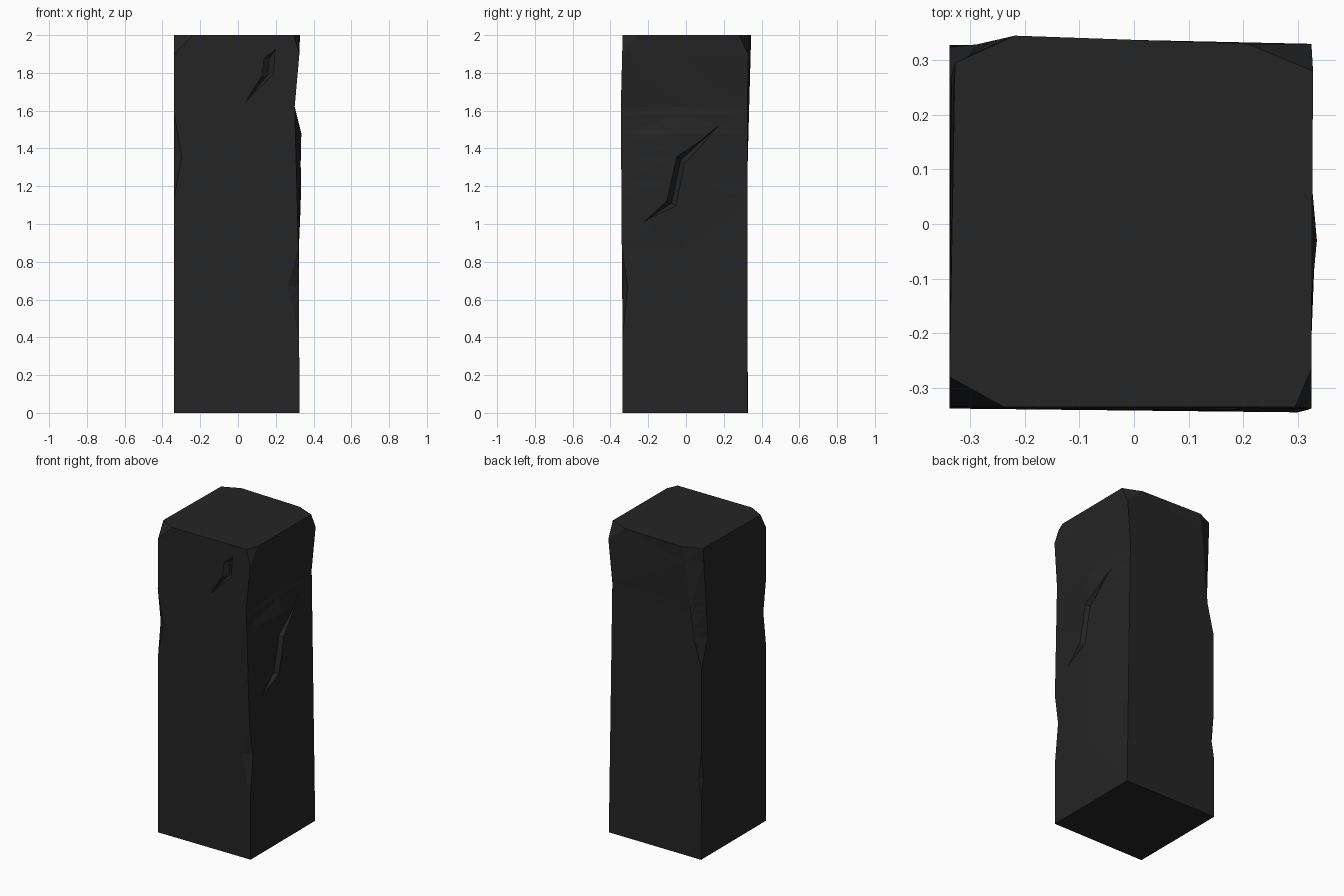
import bpy, bmesh
from mathutils import Vector

if "Cube" in bpy.data.objects:
    bpy.data.objects.remove(bpy.data.objects["Cube"])

stone = bpy.data.materials.new("charcoal stone")
stone.diffuse_color = (0.018, 0.018, 0.018, 1)
stone.use_nodes = True
stone.node_tree.nodes["Principled BSDF"].inputs["Base Color"].default_value = stone.diffuse_color

# Each corner edge: (z, corner x, corner y, chip size in x, chip size in y)
FL = [(0, -.338, -.335, 0, 0), (1.14, -.338, -.335, 0, 0), (1.36, -.338, -.338, .04, .03),
      (1.58, -.338, -.338, 0, 0), (1.9, -.338, -.335, 0, 0), (2, -.338, -.335, .1, .055)]
FR = [(0, .325, -.335, 0, 0), (.4, .324, -.336, 0, 0), (.67, .323, -.338, .06, .03),
      (.87, .32, -.34, 0, 0), (1.62, .30, -.345, 0, 0), (1.9, .325, -.338, 0, 0),
      (2, .325, -.335, .03, .07)]
BR = [(0, .325, .325, 0, 0), (1.62, .30, .325, 0, 0), (1.9, .325, .33, 0, 0),
      (2, .328, .33, .12, .05)]
BL = [(0, -.338, .328, 0, 0), (.4, -.338, .326, 0, 0), (.52, -.338, .325, .02, .02),
      (.7, -.338, .324, 0, 0), (1.23, -.338, .324, 0, 0), (1.42, -.338, .329, .05, .07),
      (2, -.328, .345, .11, .05)]
BULGE = [(0, .325, -.03), (.87, .322, -.03), (1.1, .332, -.03), (1.48, .335, -.03),
         (1.62, .30, -.03), (2, .326, -.03)]


def at(keys, z):
    """Interpolate an edge table at height z."""
    for a, b in zip(keys, keys[1:]):
        if z <= b[0]:
            t = (z - a[0]) / (b[0] - a[0])
            return [p + (q - p) * t for p, q in zip(a, b)][1:]


def ring(z):
    pts = []
    for keys, sx, sy in ((FL, 1, 1), (FR, -1, 1), (BR, -1, -1), (BL, 1, -1)):
        x, y, dx, dy = at(keys, z)
        pair = [(x, y + sy * dy, z), (x + sx * dx, y, z)]
        pts += pair if sx == sy else pair[::-1]
        if keys is FR:
            pts.append((*at(BULGE, z), z))
    return pts


def make_object(name, bm):
    bmesh.ops.recalc_face_normals(bm, faces=bm.faces)
    mesh = bpy.data.meshes.new(name)
    bm.to_mesh(mesh)
    bm.free()
    mesh.materials.append(stone)
    ob = bpy.data.objects.new(name, mesh)
    bpy.context.collection.objects.link(ob)
    return ob


# Pillar block with chipped edges, lofted through all key heights
bm = bmesh.new()
levels = sorted({k[0] for keys in (FL, FR, BR, BL, BULGE) for k in keys})
rings = [[bm.verts.new(p) for p in ring(z)] for z in levels]
for lo, hi in zip(rings, rings[1:]):
    for i in range(len(lo)):
        j = (i + 1) % len(lo)
        bm.faces.new((lo[i], lo[j], hi[j], hi[i]))
bm.faces.new(rings[0][::-1])
bm.faces.new(rings[-1])
bmesh.ops.remove_doubles(bm, verts=bm.verts, dist=1e-4)
bmesh.ops.triangulate(bm, faces=bm.faces)
pillar = make_object("stone_pillar", bm)


def crack(name, upper, lower, place, out, depth):
    """Carve a V groove between an upper and a lower line on one face."""
    bm = bmesh.new()
    secs = []
    for i, (a, b) in enumerate(zip(upper, lower)):
        m = (Vector(a) + Vector(b)) / 2
        d = depth if 0 < i < len(upper) - 1 else out - (out - depth) * .3
        secs.append([bm.verts.new(place(*a, out)), bm.verts.new(place(*b, out)),
                     bm.verts.new(place(m.x, m.y, d))])
    for s, t in zip(secs, secs[1:]):
        for i in range(3):
            j = (i + 1) % 3
            bm.faces.new((s[i], s[j], t[j], t[i]))
    bm.faces.new(secs[0])
    bm.faces.new(secs[-1][::-1])
    bmesh.ops.triangulate(bm, faces=bm.faces)
    ob = make_object(name, bm)
    ob.hide_render = True
    ob.hide_viewport = True
    mod = pillar.modifiers.new(name, "BOOLEAN")
    mod.operation = "DIFFERENCE"
    mod.solver = "EXACT"
    mod.object = ob


# Front crack near the top, right crack at mid height
crack("front_crack_cutter",
      [(.04, 1.65), (.11, 1.78), (.12, 1.88), (.2, 1.94)],
      [(.045, 1.645), (.205, 1.80), (.21, 1.87), (.205, 1.935)],
      lambda u, z, d: (u, -d, z), .352, .315)
crack("right_crack_cutter",
      [(-.25, 1.0), (-.11, 1.13), (-.055, 1.36), (.14, 1.5), (.24, 1.58)],
      [(-.245, .99), (-.045, 1.09), (.0, 1.32), (.15, 1.49), (.245, 1.575)],
      lambda u, z, d: (d, u, z), .345, .29)
